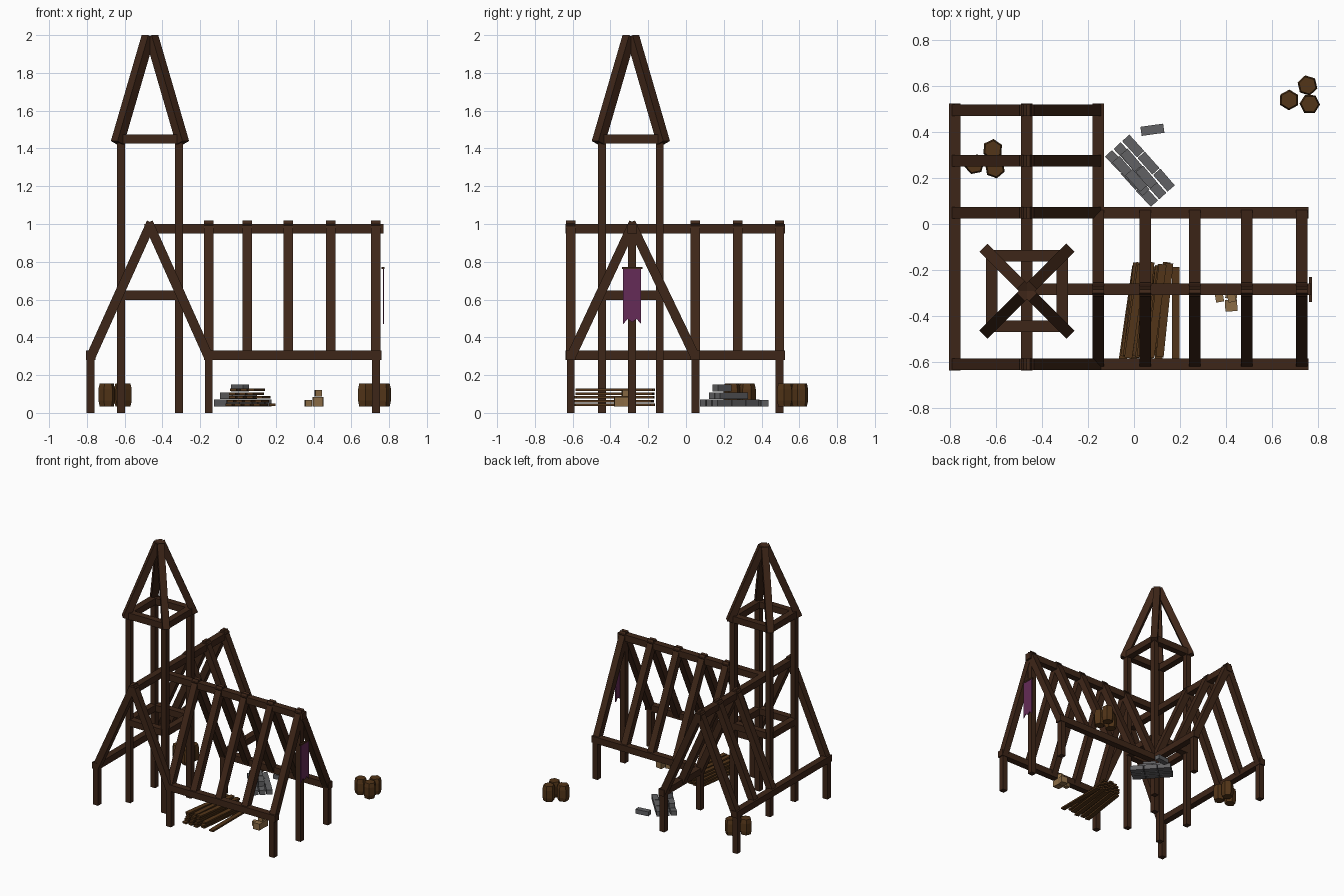
import bpy, bmesh, math, random
from mathutils import Vector, Matrix

if "Cube" in bpy.data.objects:
    bpy.data.objects.remove(bpy.data.objects["Cube"])

random.seed(4)


def mat(name, rgb):
    m = bpy.data.materials.new(name)
    m.diffuse_color = (*rgb, 1)
    m.use_nodes = True
    m.node_tree.nodes["Principled BSDF"].inputs["Base Color"].default_value = m.diffuse_color
    return m


TIMBER = mat("dark_timber", (0.048, 0.019, 0.009))
PLANK = mat("plank_wood", (0.085, 0.035, 0.009))
CRATE = mat("pale_wood", (0.26, 0.15, 0.06))
STONE = mat("stone", (0.12, 0.12, 0.125))
CLOTH = mat("purple_cloth", (0.13, 0.024, 0.095))


def finish(name, bm, material):
    bmesh.ops.recalc_face_normals(bm, faces=bm.faces)
    me = bpy.data.meshes.new(name)
    bm.to_mesh(me)
    bm.free()
    me.materials.append(material)
    ob = bpy.data.objects.new(name, me)
    bpy.context.collection.objects.link(ob)
    return ob


def beam(name, a, b, side=(0, 0, 1), w=0.05, t=0.05):
    """Square timber from a to b; w is measured along the side hint."""
    a, b = Vector(a), Vector(b)
    z = (b - a).normalized()
    y = z.cross(Vector(side)).normalized()
    x = y.cross(z)
    m = Matrix((x * w, y * t, b - a)).transposed().to_4x4()
    m.translation = (a + b) / 2
    bm = bmesh.new()
    bmesh.ops.create_cube(bm, size=1, matrix=m)
    return finish(name, bm, TIMBER)


def block(name, loc, size, angle, material):
    m = Matrix.Translation(loc) @ Matrix.Rotation(math.radians(angle), 4, 'Z') @ Matrix.Diagonal((*size, 1))
    bm = bmesh.new()
    bmesh.ops.create_cube(bm, size=1, matrix=m)
    return finish(name, bm, material)


def barrel(name, x, y, turn):
    bm = bmesh.new()
    rings = []
    for r, z in ((0.038, 0.035), (0.045, 0.065), (0.045, 0.125), (0.038, 0.155)):
        rings.append([bm.verts.new((x + r * math.cos(turn + k * math.pi / 3),
                                    y + r * math.sin(turn + k * math.pi / 3), z)) for k in range(6)])
    for lo, hi in zip(rings, rings[1:]):
        for k in range(6):
            n = (k + 1) % 6
            bm.faces.new((lo[k], lo[n], hi[n], hi[k]))
    bm.faces.new(rings[0])
    bm.faces.new(rings[-1])
    return finish(name, bm, PLANK)


# Plan lines of the L-shaped frame
XL, XM, XR, XE = -0.78, -0.467, -0.155, 0.73
YF, YM, YI, YB = -0.61, -0.285, 0.05, 0.495
EAVE, RIDGE = 0.305, 0.975

# Corner posts and the gable centre post
for x, y in ((XL, YF), (XR, YF), (XE, YF), (XE, YI), (XR, YI), (XL, YB), (XR, YB)):
    beam("corner_post", (x, y, 0), (x, y, EAVE), (1, 0, 0), 0.042, 0.042)
beam("gable_post", (XE, YM, 0), (XE, YM, RIDGE), (1, 0, 0), 0.042, 0.042)

# Eave and ridge beams
beam("left_eave", (XL, YF - .028, EAVE), (XL, YB + .03, EAVE))
beam("rear_wing_eave", (XR, YI - .025, EAVE), (XR, YB + .03, EAVE))
beam("front_eave", (XR - .025, YF, EAVE), (XE + .03, YF, EAVE))
beam("side_wing_eave", (XR - .025, YI, EAVE), (XE + .03, YI, EAVE))
beam("rear_wing_ridge", (XM, YF - .028, RIDGE), (XM, YB + .03, RIDGE))
beam("side_wing_ridge", (XM, YM, RIDGE), (XE + .04, YM, RIDGE))

# Rafter pairs of both wings
for y in (YF, YI, 0.275, YB):
    for x, s in ((XL, 1), (XR, -1)):
        beam("rear_wing_rafter", (x, y, 0.295), (XM + s * .008, y, 1.008), (0, 1, 0))
for x in (XR, 0.05, 0.265, 0.49, XE):
    for y, s in ((YF, 1), (YI, -1)):
        beam("side_wing_rafter", (x, y, 0.295), (x, YM + s * .008, 1.008), (1, 0, 0))

# Tower: legs, two beam rings and the spire
cx, cy, h = -0.466, -0.292, 0.153
for sx in (-1, 1):
    for sy in (-1, 1):
        beam("tower_leg", (cx + sx * h, cy + sy * h, 0), (cx + sx * h, cy + sy * h, 1.45), (1, 0, 0), .042, .042)
        beam("spire_rafter", (cx + sx * .173, cy + sy * .173, 1.43),
             (cx + sx * .01, cy + sy * .01, 1.99), (sx, -sy, 0))
for z, e in ((0.622, 0.14), (1.45, 0.165)):
    for s in (-1, 1):
        beam("tower_ring", (cx - e, cy + s * h, z), (cx + e, cy + s * h, z))
        beam("tower_ring", (cx + s * h, cy - e, z), (cx + s * h, cy + e, z))

# Banner on the side gable, with a forked lower edge
beam("banner_rod", (0.768, YM - .055, 0.767), (0.768, YM + .055, 0.767), (0, 0, 1), .012, .014)
bm = bmesh.new()
f = bm.faces.new([bm.verts.new((0.767, YM + y, z)) for y, z in
                  ((-.048, .765), (-.048, .47), (-.024, .497), (0, .48), (.024, .497), (.048, .47), (.048, .765))])
ext = bmesh.ops.extrude_face_region(bm, geom=[f])
bmesh.ops.translate(bm, vec=(0.006, 0, 0), verts=[v for v in ext['geom'] if isinstance(v, bmesh.types.BMVert)])
finish("banner", bm, CLOTH)

# Barrels
for i, (x, y) in enumerate(((0.675, 0.54), (0.755, 0.603), (0.765, 0.522),
                            (-0.695, 0.26), (-0.615, 0.325), (-0.605, 0.243))):
    barrel("barrel", x, y, 0.5 + 0.25 * i)

# Plank stack, each layer a little narrower
for layer in range(5):
    n = 4 if layer < 3 else 3
    for i in range(n):
        x = -0.02 + 0.047 * i + 0.006 * layer
        block("plank", (x, -0.38 + random.uniform(-.012, .012), 0.042 + layer * 0.02),
              (0.034, 0.41, 0.013), -7 + random.uniform(-1.5, 1.5), PLANK)
block("loose_plank", (0.182, -0.388, 0.042), (0.034, 0.4, 0.013), 0, PLANK)

# Stone blocks in staggered rows
ang = -48
d = Vector((math.cos(math.radians(ang)), math.sin(math.radians(ang)), 0))
p = Vector((-d.y, d.x, 0))
mid = Vector((0.03, 0.235, 0))
rows = ((0.052, ((-.055, (-.1, 0, .1)), (-.005, (-.1, 0, .1)), (.045, (-.1, 0, .1)))),
        (0.091, ((-.05, (-.06, .04)), (-.003, (-.06, .04)))),
        (0.131, ((-.045, (0.02,)),)))
for z, layer in rows:
    for off, steps in layer:
        for s in steps:
            q = mid + p * off + d * s
            block("stone_block", (q.x, q.y, z), (0.096, 0.042, 0.036), ang + random.uniform(-2, 2), STONE)
block("loose_stone", (0.08, 0.41, 0.052), (0.1, 0.04, 0.034), 8, STONE)

# Small crates
block("small_crate", (0.372, -0.322, 0.052), (0.035, 0.035, 0.034), 10, CRATE)
block("large_crate", (0.423, -0.355, 0.06), (0.053, 0.05, 0.05), 3, CRATE)
block("crate_behind", (0.425, -0.3, 0.06), (0.05, 0.05, 0.05), -8, CRATE)
block("top_crate", (0.425, -0.322, 0.104), (0.035, 0.035, 0.035), 12, CRATE)
